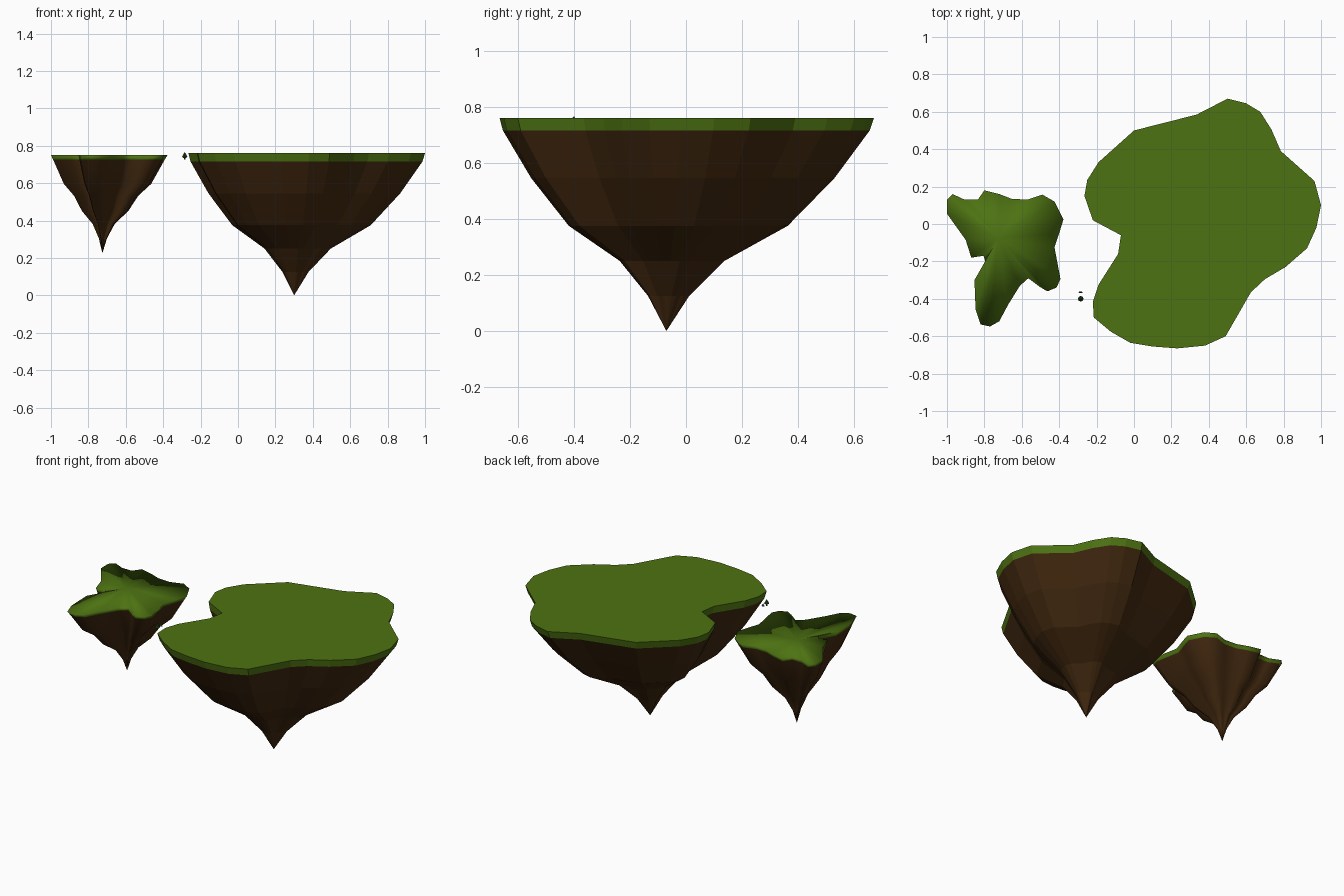
import bpy, bmesh

if "Cube" in bpy.data.objects:
    bpy.data.objects.remove(bpy.data.objects["Cube"])

def material(name, rgb):
    m = bpy.data.materials.new(name)
    m.diffuse_color = (*rgb, 1)
    m.use_nodes = True
    m.node_tree.nodes["Principled BSDF"].inputs["Base Color"].default_value = m.diffuse_color
    return m

GRASS = material("grass", (0.075, 0.17, 0.006))
SOIL = material("soil", (0.055, 0.022, 0.005))
LEAF = material("leaf", (0.02, 0.07, 0.01))

def finish(bm, name, mat, smooth):
    bmesh.ops.recalc_face_normals(bm, faces=bm.faces)
    for f in bm.faces:
        f.smooth = smooth
    me = bpy.data.meshes.new(name)
    bm.to_mesh(me)
    bm.free()
    me.materials.append(mat)
    ob = bpy.data.objects.new(name, me)
    bpy.context.collection.objects.link(ob)
    return ob

def shell(name, outline, centre, profile, mat, smooth, tip=None, lid=None):
    """Stack scaled copies of an outline; close with a tip below or a lid above."""
    bm = bmesh.new()
    cx, cy = centre
    rings = [[bm.verts.new((cx + (x - cx) * s, cy + (y - cy) * s, z)) for x, y in outline]
             for s, z in profile]
    n = len(outline)
    for a, b in zip(rings, rings[1:]):
        for i in range(n):
            j = (i + 1) % n
            bm.faces.new((a[i], a[j], b[j], b[i]))
    for z, ring in ((tip, rings[-1]), (lid, rings[0])):
        if z is not None:
            p = bm.verts.new((cx, cy, z))
            for i in range(n):
                bm.faces.new((ring[i], ring[(i + 1) % n], p))
    return finish(bm, name, mat, smooth)

# Large island, faceted
large = [(.50, .67), (.60, .645), (.675, .60), (.735, .505), (.785, .39), (.965, .23),
         (1.0, .10), (.975, -.02), (.925, -.13), (.81, -.23), (.70, -.295), (.625, -.365),
         (.49, -.60), (.38, -.65), (.23, -.665), (.10, -.655), (-.02, -.635), (-.125, -.575),
         (-.215, -.50), (-.22, -.415), (-.19, -.325), (-.085, -.16), (-.07, -.06), (-.22, .02),
         (-.265, .15), (-.25, .235), (-.19, .33), (0, .50), (.335, .585)]
c = (.30, -.07)
shell("large_island_grass", large, c, [(1, .76), (.98, .715)], GRASS, False, lid=.76)
shell("large_island_soil", large, c,
      [(.98, .715), (.81, .545), (.585, .375), (.28, .25), (.11, .125)], SOIL, False, tip=0)

# Small island, smooth
small = [(-1, .13), (-.97, .16), (-.905, .13), (-.835, .13), (-.80, .18), (-.72, .16),
         (-.655, .135), (-.57, .13), (-.49, .157), (-.425, .12), (-.377, .025), (-.40, -.05),
         (-.425, -.125), (-.393, -.295), (-.415, -.34), (-.463, -.36), (-.505, -.335),
         (-.565, -.29), (-.61, -.33), (-.675, -.435), (-.72, -.52), (-.77, -.548),
         (-.82, -.537), (-.847, -.457), (-.853, -.30), (-.795, -.20), (-.805, -.17),
         (-.87, -.18), (-.90, -.085), (-1, .055)]
c = (-.725, -.075)
shell("small_island_grass", small, c, [(1, .75), (.96, .727)], GRASS, True, lid=.75)
shell("small_island_soil", small, c,
      [(.96, .727), (.75, .596), (.55, .532), (.40, .452), (.19, .382), (.07, .305)],
      SOIL, True, tip=.225)

# Tiny floating tree and a sprig behind it
def cone(name, r1, r2, z0, z1, x, y, mat):
    bm = bmesh.new()
    bmesh.ops.create_cone(bm, cap_ends=True, segments=8, radius1=r1, radius2=r2, depth=z1 - z0)
    bmesh.ops.translate(bm, verts=bm.verts, vec=(x, y, (z0 + z1) / 2))
    return finish(bm, name, mat, False)

cone("tree_trunk", .005, .004, .726, .742, -.285, -.40, SOIL)
cone("tree_foliage", .015, .002, .74, .764, -.285, -.40, LEAF)
sprig = cone("sprig", .011, .001, .735, .752, 0, 0, LEAF)
sprig.scale.y = .4
sprig.location = (-.285, -.365, 0)
